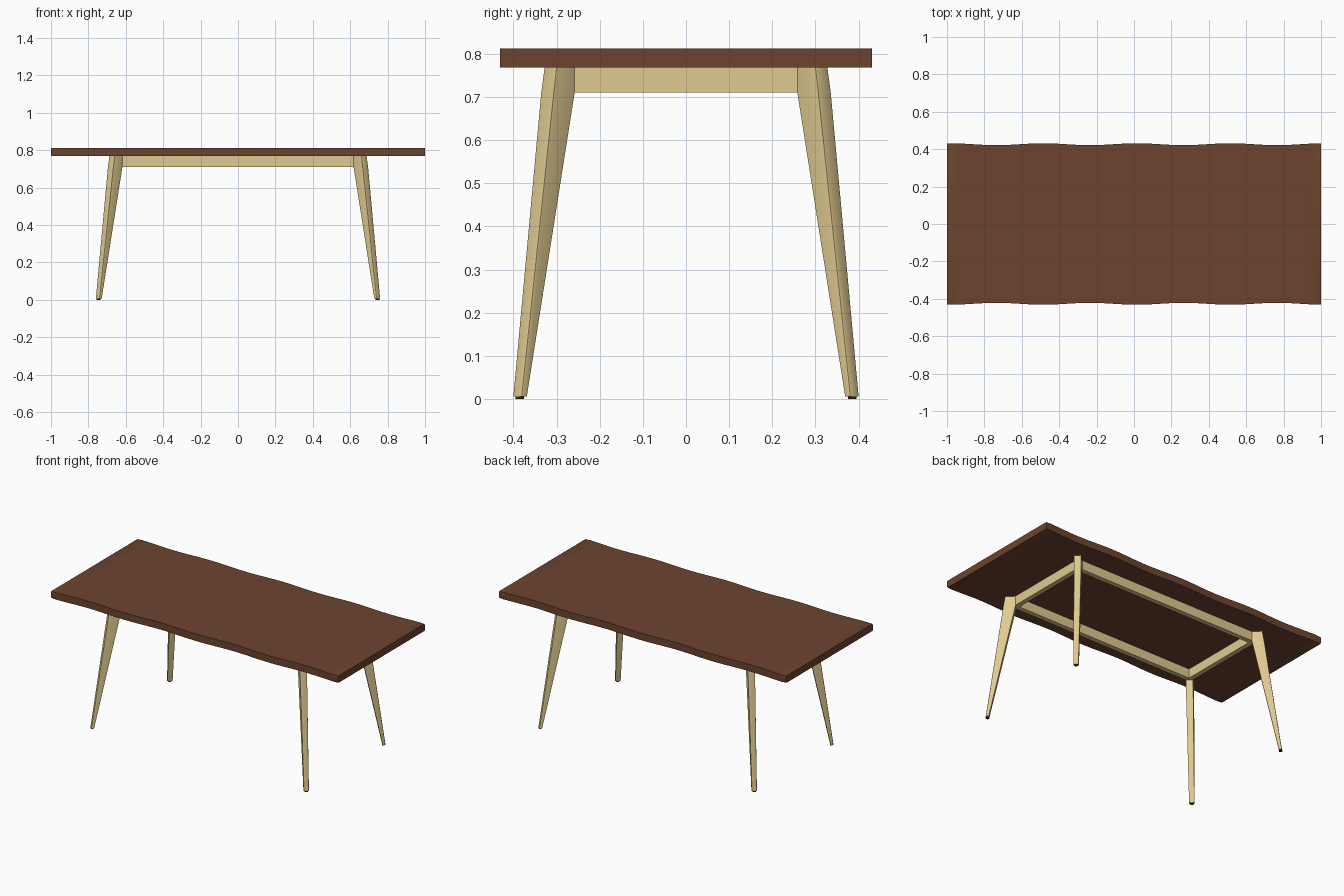
import bpy, bmesh, math
from mathutils import Vector

cube = bpy.data.objects.get("Cube")
if cube:
    bpy.data.objects.remove(cube, do_unlink=True)


def material(name, rgb):
    mat = bpy.data.materials.new(name)
    mat.use_nodes = True
    mat.diffuse_color = (*rgb, 1)
    mat.node_tree.nodes["Principled BSDF"].inputs["Base Color"].default_value = (*rgb, 1)
    return mat


brown = material("brown wood", (0.152, 0.057, 0.028))
pale = material("pale wood", (0.74, 0.59, 0.28))
dark = material("dark felt", (0.03, 0.02, 0.015))

TOP, UNDER, RAIL_BASE, FOOT = 0.812, 0.768, 0.71, 0.006


def loft(name, rings, mat, bevel_edge=None, width=0.006, segments=2):
    """Skin a list of closed rings, then round the edges chosen by a rule."""
    bm = bmesh.new()
    loops = [[bm.verts.new(p) for p in ring] for ring in rings]
    n = len(loops[0])
    for a, b in zip(loops, loops[1:]):
        for i in range(n):
            j = (i + 1) % n
            bm.faces.new((a[i], a[j], b[j], b[i]))
    bm.faces.new(loops[0][::-1])
    bm.faces.new(loops[-1])
    if bevel_edge:
        corners = {v: i for ring in loops for i, v in enumerate(ring)}
        edges = [e for e in bm.edges
                 if corners[e.verts[0]] == corners[e.verts[1]]
                 and bevel_edge(corners[e.verts[0]])]
        bmesh.ops.bevel(bm, geom=edges, offset=width, segments=segments,
                        profile=0.5, affect='EDGES')
    bmesh.ops.recalc_face_normals(bm, faces=bm.faces)
    mesh = bpy.data.meshes.new(name)
    bm.to_mesh(mesh)
    bm.free()
    obj = bpy.data.objects.new(name, mesh)
    bpy.context.collection.objects.link(obj)
    mesh.materials.append(mat)
    bpy.ops.object.select_all(action='DESELECT')
    obj.select_set(True)
    bpy.context.view_layer.objects.active = obj
    bpy.ops.object.shade_smooth_by_angle(angle=math.radians(35))
    return obj


def box(name, lo, hi, mat):
    (x0, y0, z0), (x1, y1, z1) = lo, hi
    rings = [[(x0, y0, z), (x1, y0, z), (x1, y1, z), (x0, y1, z)] for z in (z0, z1)]
    return loft(name, rings, mat)


# Tabletop with gently waving long edges
STEPS = 64
rings = []
for k in range(STEPS + 1):
    x = -1 + 2 * k / STEPS
    y = 0.4265 + 0.005 * math.cos(4 * math.pi * (x - 0.015))
    rings.append([(x, -y, UNDER), (x, y, UNDER), (x, y, TOP), (x, -y, TOP)])
loft("tabletop", rings, brown, lambda i: True, 0.005)

# Apron rails
for s, long_name, short_name in ((-1, "front_rail", "right_rail"), (1, "back_rail", "left_rail")):
    ya, yb = sorted((s * 0.258, s * 0.288))
    box(long_name, (-0.648, ya, RAIL_BASE), (0.648, yb, UNDER), pale)
    xa, xb = sorted((s * 0.618, s * 0.648))
    box(short_name, (xa, -0.258, RAIL_BASE), (xb, 0.258, UNDER), pale)

# Splayed legs set on the diagonals: height, outer face centre x and y, half width, depth
SECTIONS = ((FOOT, 0.7515, 0.3915, 0.015, 0.017),
            (RAIL_BASE, 0.681, 0.321, 0.0205, 0.0685),
            (UNDER, 0.675, 0.315, 0.021, 0.06))

for sx, side in ((-1, "right"), (1, "left")):
    for sy, end in ((-1, "front"), (1, "back")):
        out = Vector((sx, sy, 0)).normalized()
        across = Vector((-out.y, out.x, 0))
        rings = []
        for z, px, py, w, d in SECTIONS:
            p = Vector((sx * px, sy * py, z))
            rings.append([p + across * w, p - across * w,
                          p - across * w - out * d, p + across * w - out * d])
        loft(f"{end}_{side}_leg", rings, pale, lambda i: i < 2, 0.005)

        # Foot pad
        c = Vector((sx * 0.7515, sy * 0.3915, 0)) - out * 0.0085
        pad = [[c + Vector((0.01 * math.cos(a), 0.01 * math.sin(a), z))
                for a in (math.tau * i / 16 for i in range(16))]
               for z in (0, FOOT)]
        loft(f"{end}_{side}_foot_pad", pad, dark)
